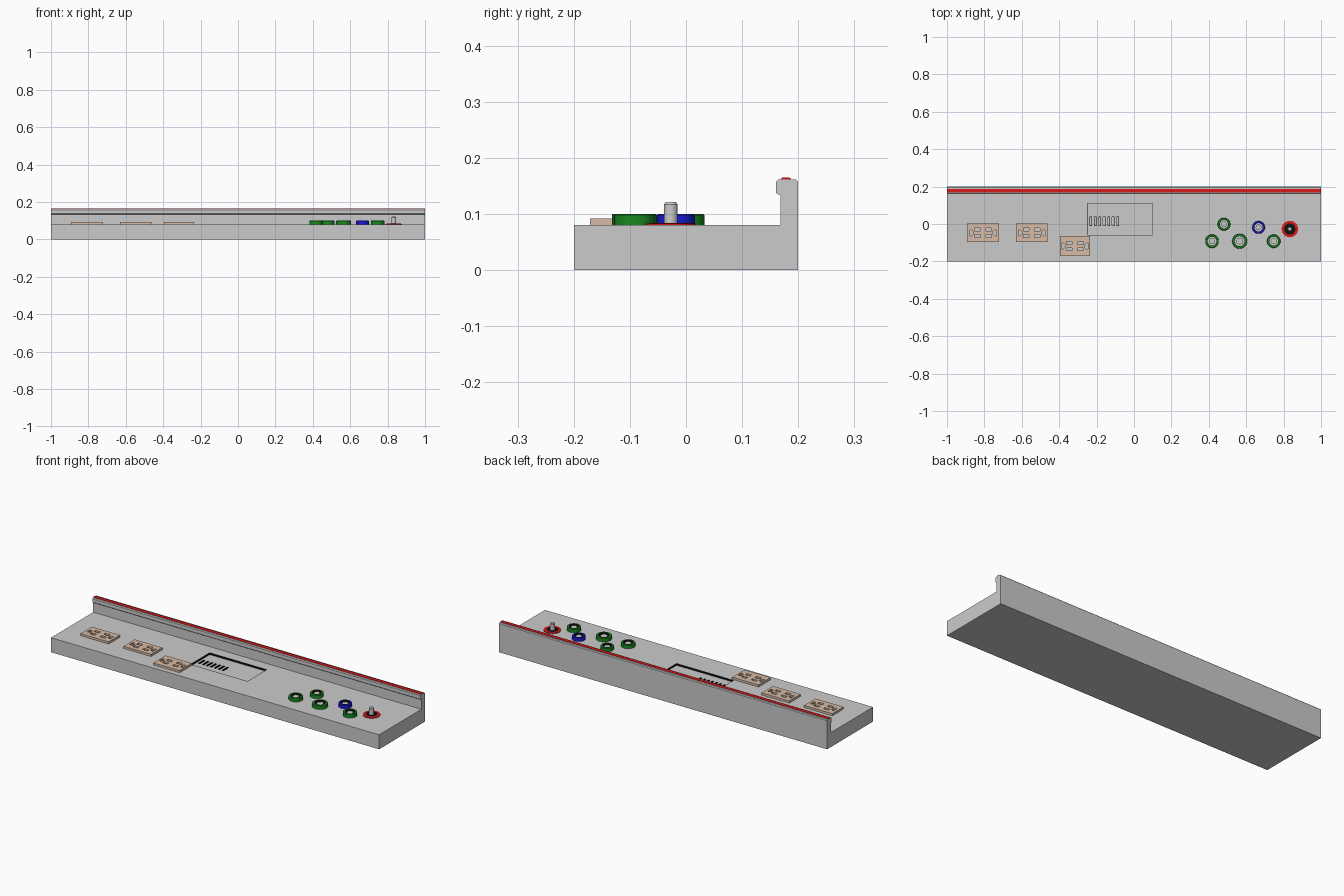
import bpy, bmesh, math

if "Cube" in bpy.data.objects:
    bpy.data.objects.remove(bpy.data.objects["Cube"])

TOP = 0.08  # height of the desk surface


def material(name, rgb):
    m = bpy.data.materials.new(name)
    m.diffuse_color = (*rgb, 1)
    m.use_nodes = True
    m.node_tree.nodes["Principled BSDF"].inputs["Base Color"].default_value = m.diffuse_color
    return m


GREEN = material("green", (0.01, 0.25, 0.015))
BLUE = material("blue", (0.01, 0.01, 0.7))
RED = material("red", (0.7, 0.01, 0.01))
BLACK = material("black", (0.005, 0.005, 0.005))
BEIGE = material("beige", (0.68, 0.5, 0.38))


def finish(name, bm, mat=None):
    bmesh.ops.recalc_face_normals(bm, faces=bm.faces)
    me = bpy.data.meshes.new(name)
    bm.to_mesh(me)
    bm.free()
    ob = bpy.data.objects.new(name, me)
    bpy.context.collection.objects.link(ob)
    if mat:
        me.materials.append(mat)
    return ob


def add_prism(bm, pts, move):
    f = bm.faces.new([bm.verts.new(p) for p in pts])
    new = bmesh.ops.extrude_face_region(bm, geom=[f])["geom"]
    bmesh.ops.translate(bm, vec=move,
                        verts=[v for v in new if isinstance(v, bmesh.types.BMVert)])


def add_box(bm, x0, x1, y0, y1, z0, z1):
    add_prism(bm, [(x0, y0, z0), (x1, y0, z0), (x1, y1, z0), (x0, y1, z0)], (0, 0, z1 - z0))


def long_profile(name, yz, mat=None):
    bm = bmesh.new()
    add_prism(bm, [(-1, y, z) for y, z in yz], (2, 0, 0))
    return finish(name, bm, mat)


def cut(ob, cutter):
    mod = ob.modifiers.new("cut", "BOOLEAN")
    mod.operation = "DIFFERENCE"
    mod.solver = "EXACT"
    mod.object = cutter
    cutter.hide_render = True
    cutter.hide_viewport = True
    cutter.display_type = "WIRE"


def add_lining(bm, x0, x1, y0, y1, z0, z1, t=0.0015):
    add_box(bm, x0, x0 + t, y0, y1, z0, z1)
    add_box(bm, x1 - t, x1, y0, y1, z0, z1)
    add_box(bm, x0 + t, x1 - t, y0, y0 + t, z0, z1)
    add_box(bm, x0 + t, x1 - t, y1 - t, y1, z0, z1)


def lathe(name, x, y, rz, mat=None, closed=True, n=32):
    """Revolve (radius, z) points; closed gives a ring, open a capped solid."""
    bm = bmesh.new()
    rings = [[bm.verts.new((x + r * math.cos(2 * math.pi * i / n),
                            y + r * math.sin(2 * math.pi * i / n), z)) for i in range(n)]
             for r, z in rz]
    for k in range(len(rings) if closed else len(rings) - 1):
        a, b = rings[k], rings[(k + 1) % len(rings)]
        for i in range(n):
            j = (i + 1) % n
            bm.faces.new((a[i], a[j], b[j], b[i]))
    if not closed:
        bm.faces.new(rings[0])
        bm.faces.new(rings[-1])
    ob = finish(name, bm, mat)
    bpy.ops.object.select_all(action="DESELECT")
    ob.select_set(True)
    bpy.context.view_layer.objects.active = ob
    bpy.ops.object.shade_smooth_by_angle(angle=math.radians(35))
    return ob


# Desk slab with raised back wall and padded lip
desk = long_profile("desk_body", [
    (-0.2, 0), (0.2, 0), (0.2, 0.157), (0.196, 0.161), (0.164, 0.161), (0.16, 0.157),
    (0.16, 0.138), (0.163, 0.135), (0.168, 0.134), (0.168, TOP), (-0.2, TOP)])
long_profile("red_top_strip", [
    (0.169, 0.161), (0.187, 0.161), (0.187, 0.163), (0.184, 0.165), (0.172, 0.165),
    (0.169, 0.163)], RED)

# Shallow panel recess with a row of slots in its floor
FLOOR = TOP - 0.01
panel = (-0.25, 0.1, -0.06, 0.11)
slots = [(-0.238 + i * 0.024, -0.225 + i * 0.024, -0.01, 0.04) for i in range(7)]
bm = bmesh.new()
add_box(bm, *panel, FLOOR, TOP + 0.02)
cut(desk, finish("panel_cutter", bm))
bm = bmesh.new()
for s in slots:
    add_box(bm, *s, FLOOR - 0.01, TOP + 0.01)
cut(desk, finish("slot_cutter", bm))
bm = bmesh.new()
add_lining(bm, *panel, FLOOR, TOP)
for s in slots:
    add_lining(bm, *s, FLOOR - 0.01, FLOOR)
finish("panel_lining", bm, BLACK)

# Power outlet plates with paired socket holes
for i, (x, y, w, d) in enumerate([(-0.807, -0.047, 0.172, 0.098),
                                  (-0.547, -0.047, 0.168, 0.098),
                                  (-0.316, -0.118, 0.16, 0.106)]):
    bm = bmesh.new()
    add_box(bm, x - w / 2, x + w / 2, y - d / 2, y + d / 2, TOP, TOP + 0.012)
    plate = finish(f"outlet_plate_{i + 1}", bm, BEIGE)
    bm = bmesh.new()
    for s in (-1, 1):
        for t in (-1, 1):
            cx, cy = x + s * 0.03, y + t * 0.017
            add_box(bm, cx - 0.015, cx + 0.015, cy - 0.008, cy + 0.008, TOP - 0.01, TOP + 0.03)
        ground = [(0.053, -0.008), (0.066, -0.016), (0.071, -0.016),
                  (0.071, 0.016), (0.066, 0.016), (0.053, 0.008)]
        add_prism(bm, [(x + s * a, y + b, TOP - 0.01) for a, b in ground], (0, 0, 0.04))
    cut(plate, finish(f"outlet_cutter_{i + 1}", bm, BEIGE))

# Round push buttons: coloured collar, black inner wall, grey knob
for i, (x, y, r, mat) in enumerate([
        (0.417, -0.092, 0.036, GREEN), (0.481, -0.001, 0.034, GREEN),
        (0.565, -0.092, 0.04, GREEN), (0.747, -0.092, 0.036, GREEN),
        (0.666, -0.018, 0.034, BLUE)]):
    n = i + 1
    h = TOP + 0.02
    q = r * 0.72
    lathe(f"button_collar_{n}", x, y,
          [(q, TOP), (r, TOP), (r, h - 0.002), (r - 0.002, h), (q, h)], mat)
    lathe(f"button_inner_wall_{n}", x, y,
          [(q - 0.002, TOP), (q, TOP), (q, h), (q - 0.002, h)], BLACK)
    lathe(f"button_knob_{n}", x, y, [(r * 0.45, TOP), (r * 0.45, h - 0.004)], None, False)

# Joystick: red ring, black dish, grey stick
jx, jy = 0.833, -0.027
lathe("joystick_ring", jx, jy,
      [(0.03, TOP), (0.044, TOP), (0.044, TOP + 0.003), (0.03, TOP + 0.004)], RED)
lathe("joystick_dish", jx, jy, [(0.03, TOP), (0.03, TOP + 0.003)], BLACK, False)
lathe("joystick_stick", jx, jy,
      [(0.012, TOP), (0.012, 0.117), (0.009, 0.121)], None, False)
